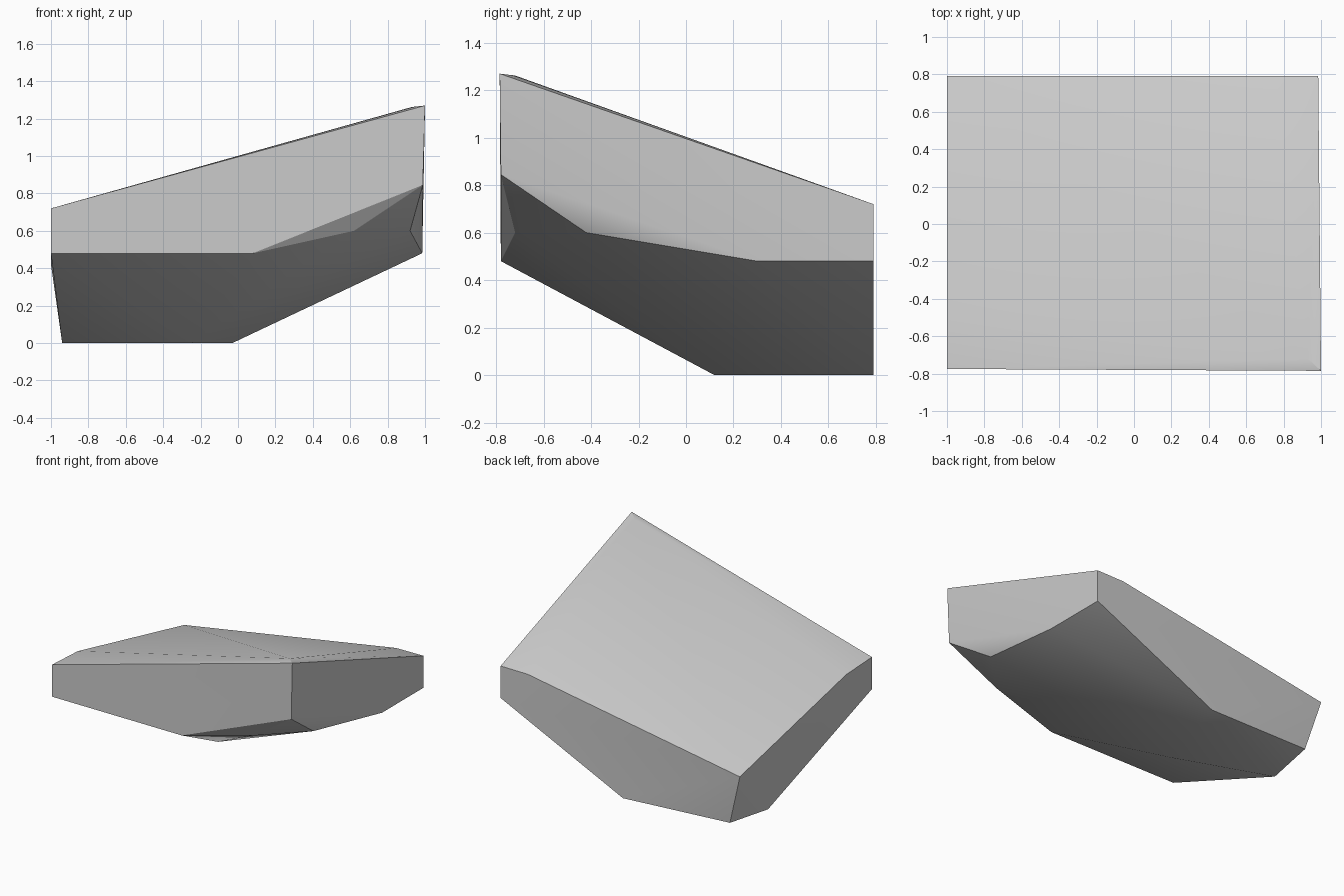
import bpy, bmesh, math

# Remove the default cube
cube = bpy.data.objects.get("Cube")
if cube:
    bpy.data.objects.remove(cube, do_unlink=True)

# Stone colour
stone = bpy.data.materials.new("grey_stone")
stone.use_nodes = True
grey = (0.6, 0.6, 0.6, 1)
stone.diffuse_color = grey
stone.node_tree.nodes["Principled BSDF"].inputs["Base Color"].default_value = grey

# Corner points of the rock, level by level
top = [(1, -.785, 1.27), (.93, -.72, 1.262), (-1, -.775, .72), (-1, -.47, .705),
       (-1, .79, .42), (.985, .79, .72), (.76, .79, .718)]
rim = [(-1, -.775, .48), (.08, -.78, .48), (.62, -.72, .6), (.988, -.78, .845),
       (.92, -.42, .6), (.985, .3, .48), (.985, .79, .48)]
base = [(-.97, -.2, .24), (-.94, .37, 0), (-.89, .75, .03),
        (-.03, .79, 0), (-.25, .12, 0)]

# The rock is the convex skin over its corners
bm = bmesh.new()
for point in top + rim + base:
    bm.verts.new(point)
hull = bmesh.ops.convex_hull(bm, input=bm.verts)
loose = [v for v in bm.verts if not v.link_faces]
bmesh.ops.delete(bm, geom=loose, context='VERTS')
bmesh.ops.recalc_face_normals(bm, faces=bm.faces)

mesh = bpy.data.meshes.new("rock")
bm.to_mesh(mesh)
bm.free()
mesh.materials.append(stone)
rock = bpy.data.objects.new("rock", mesh)
bpy.context.collection.objects.link(rock)

# Soften shallow edges, keep the chiselled ones sharp
bpy.ops.object.select_all(action='DESELECT')
rock.select_set(True)
bpy.context.view_layer.objects.active = rock
bpy.ops.object.shade_smooth_by_angle(angle=math.radians(30))
